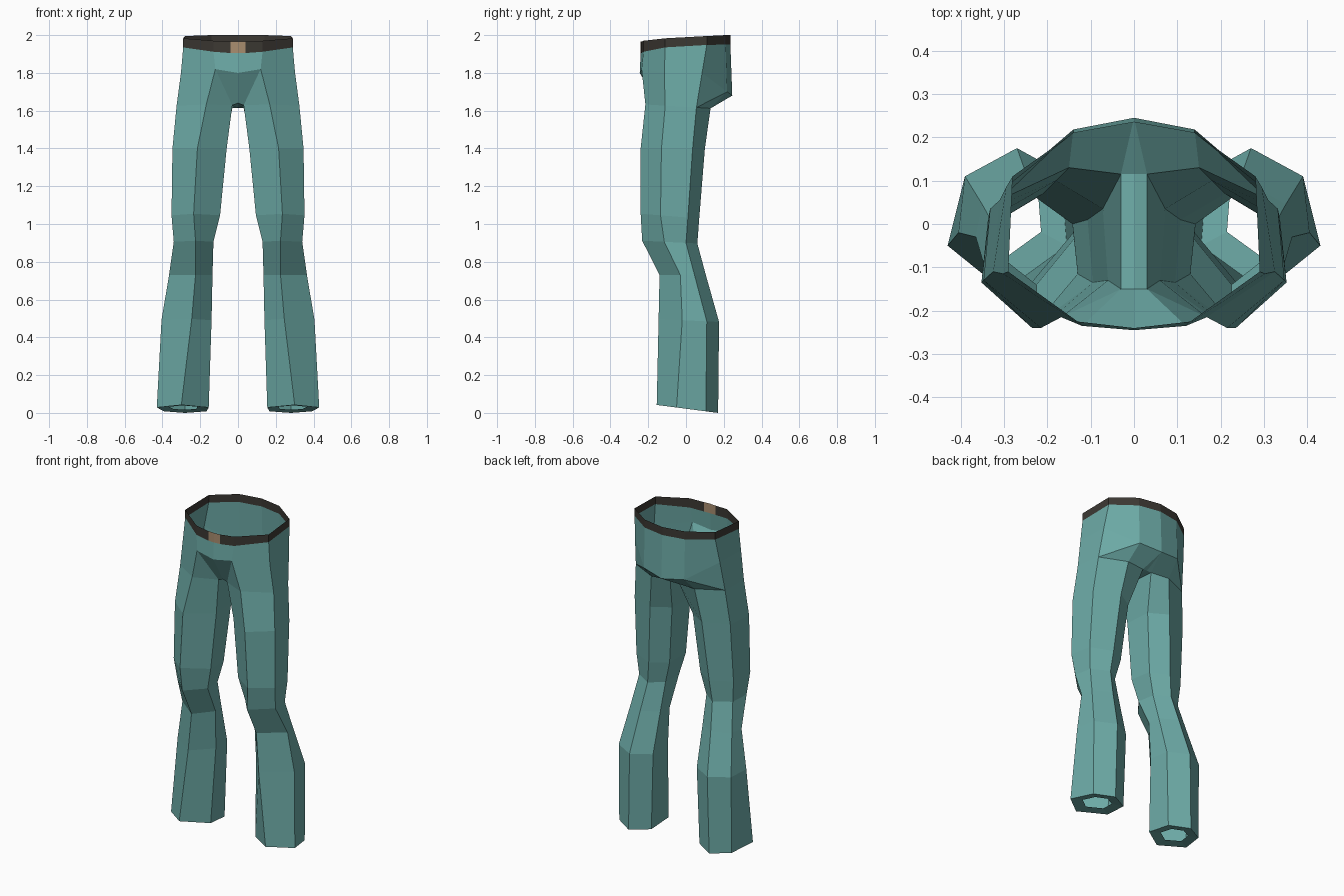
import bpy, bmesh

if "Cube" in bpy.data.objects:
    bpy.data.objects.remove(bpy.data.objects["Cube"])


def material(name, colour):
    m = bpy.data.materials.new(name)
    m.diffuse_color = (*colour, 1)
    m.use_nodes = True
    m.node_tree.nodes["Principled BSDF"].inputs["Base Color"].default_value = m.diffuse_color
    return m


teal = material("teal cloth", (0.15, 0.40, 0.38))
dark = material("dark leather", (0.045, 0.040, 0.033))
tan = material("tan buckle", (0.40, 0.27, 0.16))


def add_object(name, bm, mats):
    mesh = bpy.data.meshes.new(name)
    bm.to_mesh(mesh)
    bm.free()
    for m in mats:
        mesh.materials.append(m)
    ob = bpy.data.objects.new(name, mesh)
    bpy.context.collection.objects.link(ob)
    mod = ob.modifiers.new("mirror", "MIRROR")
    mod.use_clip = True
    mod.merge_threshold = 0.0005
    return ob


def bridge(bm, low, high, closed):
    n = len(low)
    return [bm.faces.new((low[i], low[(i + 1) % n], high[(i + 1) % n], high[i]))
            for i in range(n if closed else n - 1)]


def verts(bm, points):
    return [bm.verts.new(p) for p in points]


# Leg levels: height, tilt, x of outer / front / back / inner, y of front / outer front / outer back / back
LEVELS = [
    (0.022, -0.13, 0.43, 0.30, 0.28, 0.155, -0.155, -0.05, 0.105, 0.17),
    (0.49, -0.05, 0.405, 0.245, 0.27, 0.14, -0.145, -0.02, 0.11, 0.175),
    (0.73, 0.00, 0.365, 0.225, 0.245, 0.135, -0.14, -0.03, 0.045, 0.105),
    (0.90, -0.05, 0.34, 0.225, 0.225, 0.13, -0.232, -0.115, 0.00, 0.06),
    (1.035, -0.08, 0.352, 0.235, 0.21, 0.095, -0.24, -0.135, 0.01, 0.07),
    (1.40, 0.00, 0.347, 0.215, 0.18, 0.06, -0.24, -0.13, 0.035, 0.10),
    (1.62, -0.06, 0.325, 0.168, 0.15, 0.03, -0.215, -0.11, 0.055, 0.13),
]


def leg_ring(z, tilt, xo, xf, xb, xi, yf, yof, yob, yb):
    top = z > 1.5
    pts = [(xf, yf), (xo, yof), (xo - (0.04 if z < 0.1 else 0.015), yob), (xb, yb),
           (xi + (0 if top else 0.012), 0.115 if top else yob),
           (xi, -0.15 if top else yof)]
    return [(x, y, z + tilt * y) for x, y in pts]


# Trousers: lofted leg, hip panels and crotch, mirrored
bm = bmesh.new()
rings = [verts(bm, leg_ring(*lv)) for lv in LEVELS]
for a, b in zip(rings, rings[1:]):
    bridge(bm, a, b, True)

# Turned-in hem
hem = [v.co.copy() for v in rings[0]]
mid = sum(hem[1:], hem[0].copy()) / 6
inner = verts(bm, [mid + (p - mid) * 0.55 for p in hem])
for v in inner:
    v.co.z += 0.008
bridge(bm, inner, rings[0], True)

# Hip and waist half rings, from front centre round to back centre
hip = verts(bm, [(0, -0.245, 1.80), (0.12, -0.235, 1.82), (0.302, -0.115, 1.80),
                 (0.295, 0.085, 1.80), (0.14, 0.218, 1.70), (0, 0.245, 1.68)])
WAIST = [(0, -0.24), (0.04, -0.237), (0.13, -0.225), (0.29, -0.11),
         (0.28, 0.11), (0.14, 0.21), (0, 0.235)]
LOW = [1.905, 1.905, 1.912, 1.935, 1.948, 1.95, 1.95]
HIGH = [1.965, 1.965, 1.97, 1.983, 1.995, 2.0, 2.0]
waist = verts(bm, [(x, y, z) for i, ((x, y), z) in enumerate(zip(WAIST, LOW)) if i != 1])
bridge(bm, hip, waist, False)

f, of, ob, b, ib, inf = rings[-1]
c0, hf, hof, hob, hb, c1 = hip
k0, k1 = verts(bm, [(0, -0.15, 1.64), (0, 0.115, 1.615)])
for face in [(f, of, hof, hf), (of, ob, hob, hof),            # front and side
             (ob, hb, hob), (ob, b, hb),                      # side of the seat
             (b, ib, c1, hb), (ib, k1, c1),                   # under the seat
             (k0, inf, hf, c0), (inf, f, hf),                 # front of the crotch
             (inf, k0, k1, ib)]:                              # crotch strip
    bm.faces.new(face)
add_object("trousers", bm, [teal])

# Belt with the buckle as its front centre face
bm = bmesh.new()
low = verts(bm, [(x, y, z) for (x, y), z in zip(WAIST, LOW)])
high = verts(bm, [(x, y, z) for (x, y), z in zip(WAIST, HIGH)])
faces = bridge(bm, low, high, False)
faces[0].material_index = 1
add_object("belt", bm, [dark, tan])
